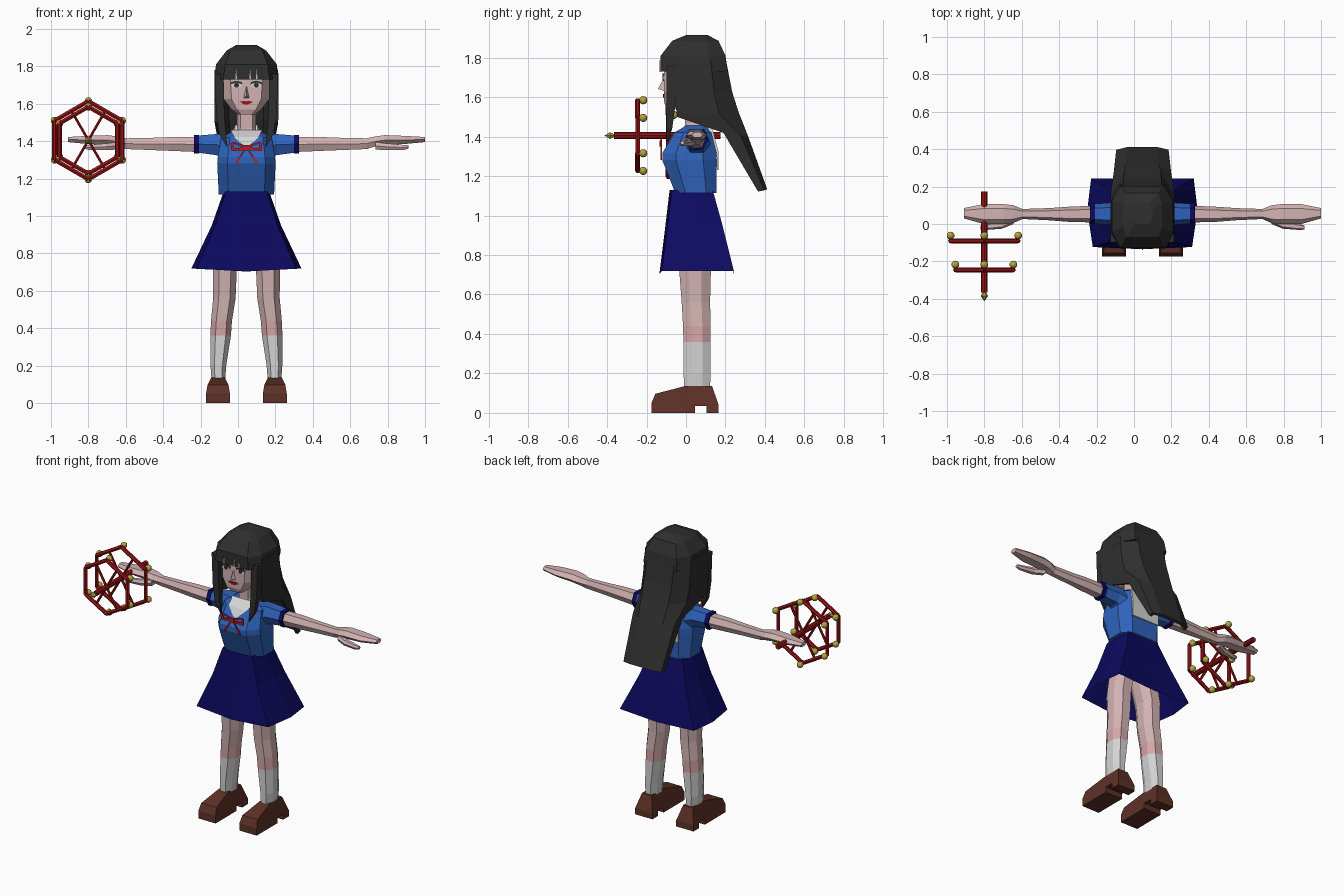
import bpy, bmesh, math
from mathutils import Vector

if "Cube" in bpy.data.objects:
    bpy.data.objects.remove(bpy.data.objects["Cube"])

CX = 0.045  # body centre line


def mat(name, *c):
    m = bpy.data.materials.new(name)
    m.diffuse_color = (*c, 1)
    m.use_nodes = True
    m.node_tree.nodes["Principled BSDF"].inputs["Base Color"].default_value = m.diffuse_color
    return m


HAIR = mat("charcoal", 0.028, 0.028, 0.028)
SKIN = mat("skin", 0.65, 0.45, 0.45)
KNEE = mat("knee_pink", 0.66, 0.38, 0.38)
WHITE = mat("white", 0.66, 0.66, 0.66)
BLUE = mat("shirt_blue", 0.028, 0.125, 0.50)
NAVY = mat("navy", 0.004, 0.003, 0.12)
RED = mat("dark_red", 0.32, 0.006, 0.007)
BOW = mat("bow_red", 0.50, 0.012, 0.015)
GOLD = mat("gold", 0.45, 0.37, 0.05)
BROWN = mat("shoe_brown", 0.11, 0.03, 0.02)


def make(name, verts, faces, *mats, cx=CX):
    me = bpy.data.meshes.new(name)
    me.from_pydata([(x + cx, y, z) for x, y, z in verts], [], faces)
    bm = bmesh.new()
    bm.from_mesh(me)
    bmesh.ops.recalc_face_normals(bm, faces=bm.faces)
    bm.to_mesh(me)
    bm.free()
    for m in mats:
        me.materials.append(m)
    ob = bpy.data.objects.new(name, me)
    bpy.context.collection.objects.link(ob)
    return ob


def loft(name, rings, *mats, caps=True, closed=True, cx=CX):
    """Skin a list of equal-length point rings."""
    n = len(rings[0])
    faces = []
    for r in range(len(rings) - 1):
        for i in range(n if closed else n - 1):
            j = (i + 1) % n
            faces.append((r * n + i, r * n + j, (r + 1) * n + j, (r + 1) * n + i))
    if caps:
        faces += [tuple(range(n)), tuple(range((len(rings) - 1) * n, len(rings) * n))]
    return make(name, [p for r in rings for p in r], faces, *mats, cx=cx)


def oct_ring(z, hw, y0, y1, k=0.65, c=0.25, x=0):
    """Chamfered rectangle at height z."""
    d = (y1 - y0) * c
    return [(x + a, b, z) for a, b in ((-hw * k, y0), (hw * k, y0), (hw, y0 + d), (hw, y1 - d),
                                       (hw * k, y1), (-hw * k, y1), (-hw, y1 - d), (-hw, y0 + d))]


def limb_ring(x, y0, y1, z0, z1):
    """Six-sided section across the x axis."""
    m = (z0 + z1) / 2
    a, b = y0 + (y1 - y0) * 0.22, y1 - (y1 - y0) * 0.22
    return [(x, y0, m), (x, a, z0), (x, b, z0), (x, y1, m), (x, b, z1), (x, a, z1)]


def plate(name, pts, y, m):
    """Thin upright plate from x,z points, 0.006 thick."""
    return loft(name, [[(x, y, z) for x, z in pts], [(x, y + 0.006, z) for x, z in pts]], m)


def rod(name, a, b, r, m, n=6, r2=None):
    a, b = Vector(a), Vector(b)
    q = (b - a).to_track_quat('Z', 'Y')
    circ = [(math.cos(2 * math.pi * i / n), math.sin(2 * math.pi * i / n)) for i in range(n)]
    rings = [[tuple(p + q @ Vector((c * s, d * s, 0))) for c, d in circ]
             for p, s in ((a, r), (b, r if r2 is None else r2))]
    return loft(name, rings, m, cx=0)


# torso and skirt
loft("shirt", [oct_ring(1.115, .148, -.055, .155), oct_ring(1.28, .156, -.12, .156),
               oct_ring(1.315, .153, -.12, .155), oct_ring(1.42, .135, -.06, .13),
               oct_ring(1.455, .07, 0, .11)], BLUE)


def skirt_ring(z, hw, y0, y1, dip):
    m = (y0 + y1) / 2
    return [(0, y0, z - dip), (hw * .9, y0 + .012, z), (hw, m + .02, z), (hw * .93, y1, z),
            (0, y1, z - dip), (-hw * .93, y1, z), (-hw, m + .02, z), (-hw * .9, y0 + .012, z)]


loft("skirt", [skirt_ring(1.13, .122, -.083, .135, 0), skirt_ring(.95, .185, -.105, .185, .006),
               skirt_ring(.718, .295, -.135, .243, .015)], NAVY, caps=False)

# white collar: front V and back panel
make("collar_front", [(0, -.104, 1.36), (.065, -.066, 1.421), (.085, -.005, 1.46),
                      (-.085, -.005, 1.46), (-.065, -.066, 1.421)],
     [(0, 1, 4), (4, 1, 2, 3)], WHITE)
loft("collar_back", [[(-.1, .165, 1.23), (.1, .165, 1.23), (.1, .158, 1.23), (-.1, .158, 1.23)],
                     [(-.1, .165, 1.32), (.1, .165, 1.32), (.1, .155, 1.32), (-.1, .155, 1.32)],
                     [(-.088, .138, 1.425), (.088, .138, 1.425), (.088, .12, 1.425), (-.088, .12, 1.425)],
                     [(-.06, .115, 1.485), (.06, .115, 1.485), (.06, .10, 1.46), (-.06, .10, 1.46)]], WHITE)

# bow
for s in (-1, 1):
    for nm, pts in (("bow_loop_top", [(0, 1.36), (.07, 1.388), (.072, 1.396), (0, 1.375)]),
                    ("bow_loop_side", [(.07, 1.395), (.085, 1.39), (.08, 1.35), (.066, 1.35)]),
                    ("bow_loop_base", [(0, 1.352), (0, 1.366), (.076, 1.363), (.08, 1.347)]),
                    ("bow_tail", [(0, 1.365), (.012, 1.355), (.062, 1.285), (.05, 1.28)])):
        plate(nm, [(s * x, z) for x, z in pts], -.128, BOW)
plate("bow_knot", [(-.016, 1.35), (.016, 1.35), (.016, 1.38), (-.016, 1.38)], -.134, BOW)

# neck and head
loft("neck", [oct_ring(1.42, .06, -.01, .105), oct_ring(1.47, .05, -.005, .1),
              oct_ring(1.62, .05, -.01, .1)], SKIN)
loft("head", [oct_ring(1.542, .045, -.098, -.02), oct_ring(1.57, .08, -.11, .07),
              oct_ring(1.625, .122, -.112, .13), oct_ring(1.73, .132, -.112, .16),
              oct_ring(1.83, .12, -.09, .15)], SKIN)
make("nose", [(-.016, -.11, 1.63), (.016, -.11, 1.63), (0, -.11, 1.70), (0, -.142, 1.642)],
     [(0, 1, 3), (1, 2, 3), (2, 0, 3), (0, 2, 1)], SKIN)
plate("lips", [(-.036, 1.61), (-.01, 1.616), (0, 1.612), (.01, 1.616), (.036, 1.61), (.012, 1.597),
               (-.012, 1.597)], -.117, RED)
for s in (-1, 1):
    e = s * .053
    plate("eye_white", [(e - .026, 1.69), (e, 1.681), (e + .026, 1.69), (e + .026, 1.708),
                        (e, 1.716), (e - .026, 1.708)], -.116, WHITE)
    plate("iris", [(e + .014 * math.cos(i * math.pi / 3), 1.699 + .015 * math.sin(i * math.pi / 3))
                   for i in range(6)], -.119, HAIR)
    plate("eyelash", [(e - .033, 1.704), (e, 1.713), (e + .033, 1.704), (e + .028, 1.716),
                      (e, 1.723), (e - .028, 1.716)], -.12, HAIR)

# hair: crown with fringe
loft("hair_crown", [oct_ring(1.73, .171, -.13, .212, .72), oct_ring(1.81, .163, -.128, .2, .7),
                    oct_ring(1.885, .105, -.07, .165, .8), oct_ring(1.914, .055, 0, .11)], HAIR)
for x in (-.055, .02, .055):
    plate("fringe_gap", [(x - .005, 1.728), (x + .005, 1.728), (x, 1.785)], -.133, SKIN)


# hair: long fall sweeping behind the back
def hair_ring(hw, yf, zf, yb, zb):
    ym, zm = yf + (yb - yf) * .7, zf + (zb - zf) * .7
    half = [(hw, yf, zf), (hw, ym, zm), (hw * .6, yb, zb)]
    return [(-x, y, z) for x, y, z in half] + half[::-1]


fall = loft("hair_fall", [hair_ring(.160, -.05, 1.78, .195, 1.78), hair_ring(.162, -.06, 1.62, .225, 1.625),
                          hair_ring(.160, -.045, 1.5, .258, 1.52), hair_ring(.145, .19, 1.42, .305, 1.40),
                          hair_ring(.132, .365, 1.122, .402, 1.13)], HAIR, caps=False, closed=False)
sol = fall.modifiers.new("thickness", 'SOLIDIFY')
sol.thickness, sol.offset = .02, 0

for s in (-1, 1):
    # front hair strand
    loft("hair_strand", [[(s * (x + a), y, z) for a, y in ((-w, -.1), (w, -.1), (w, -.1 + d), (-w, -.1 + d))]
                         for x, z, w, d in ((.146, 1.76, .024, .06), (.14, 1.55, .022, .045),
                                            (.128, 1.44, .018, .03), (.105, 1.375, .003, .01))], HAIR)

    # sleeve, cuff, arm and hand
    def limb(name, rows, m):
        loft(name, [limb_ring(s * x, *r) for x, *r in rows], m)
    limb("sleeve", [(.11, -.02, .125, 1.29, 1.435), (.16, -.005, .115, 1.325, 1.438),
                    (.256, 0, .108, 1.338, 1.43)], BLUE)
    limb("cuff", [(.254, -.004, .111, 1.333, 1.434), (.28, -.004, .111, 1.333, 1.434)], NAVY)
    limb("arm", [(.26, .008, .098, 1.342, 1.422), (.40, .012, .092, 1.348, 1.422),
                 (.50, .02, .085, 1.352, 1.418), (.65, .027, .08, 1.358, 1.415)], SKIN)
    limb("hand", [(.64, .027, .08, 1.358, 1.415), (.69, .005, .1, 1.372, 1.425),
                  (.74, 0, .106, 1.38, 1.432), (.85, 0, .106, 1.385, 1.428),
                  (.955, .03, .085, 1.395, 1.422)], SKIN)
    limb("thumb", [(.69, .0, .05, 1.355, 1.395), (.75, -.025, .02, 1.352, 1.388),
                   (.84, -.032, .0, 1.352, 1.38), (.866, -.03, -.008, 1.36, 1.378)], SKIN)

    # leg with knee and sock zones by height
    leg = loft("leg", [oct_ring(z, w, a, b, .5, .3, s * x) for z, x, w, a, b in
                       ((.12, .15, .036, -.01, .122), (.2, .15, .042, -.012, .124),
                        (.36, .138, .055, -.013, .125), (.44, .133, .056, -.015, .125),
                        (.56, .118, .06, -.022, .122), (.72, .115, .064, -.034, .126),
                        (.92, .075, .07, -.045, .125))], SKIN, KNEE, WHITE)
    for p in leg.data.polygons:
        p.material_index = 2 if p.center.z < .36 else 1 if p.center.z < .44 else 0

    # shoe: side profile with raised arch, narrowing toward the top
    prof = [(-.175, 0), (-.175, .05), (-.155, .097), (0, .137), (.132, .137), (.165, .04),
            (.165, 0), (.105, 0), (.105, .036), (.045, .036), (.045, 0)]
    loft("shoe", [[(s * .152 + e * (.064 if z < .09 else .056 if z < .1 else .036), y, z) for y, z in prof]
                  for e in (-1, 1)], BROWN)

# wand: shaft, tip, two hexagonal wheels with spokes and beads
WX, WZ = -.80, 1.405
rod("wand_shaft", (WX, -.365, WZ), (WX, .175, WZ), .017, RED, 8)
rod("wand_tip_base", (WX, -.365, WZ), (WX, -.385, WZ), .008, GOLD, 6, .02)
rod("wand_tip", (WX, -.385, WZ), (WX, -.412, WZ), .02, GOLD, 6, .001)
for y, R in ((-.09, .209), (-.245, .179)):
    def at(deg, r, yy):
        a = math.radians(deg)
        return (WX + r * math.cos(a), yy, WZ + r * math.sin(a))
    for i in range(6):
        rod("wheel_rim", at(30 + 60 * i, R, y), at(90 + 60 * i, R, y), .013, RED)
        bpy.ops.mesh.primitive_uv_sphere_add(segments=10, ring_count=6, radius=.021,
                                             location=at(30 + 60 * i, R, y + .028))
        bead = bpy.context.object
        bead.name = "wheel_bead"
        bead.data.materials.append(GOLD)
        bpy.ops.object.shade_smooth_by_angle(angle=math.radians(60))
        if i % 3:
            rod("wheel_spoke", at(60 * i, .005, y), at(60 * i, R * .866, y), .008, RED)
